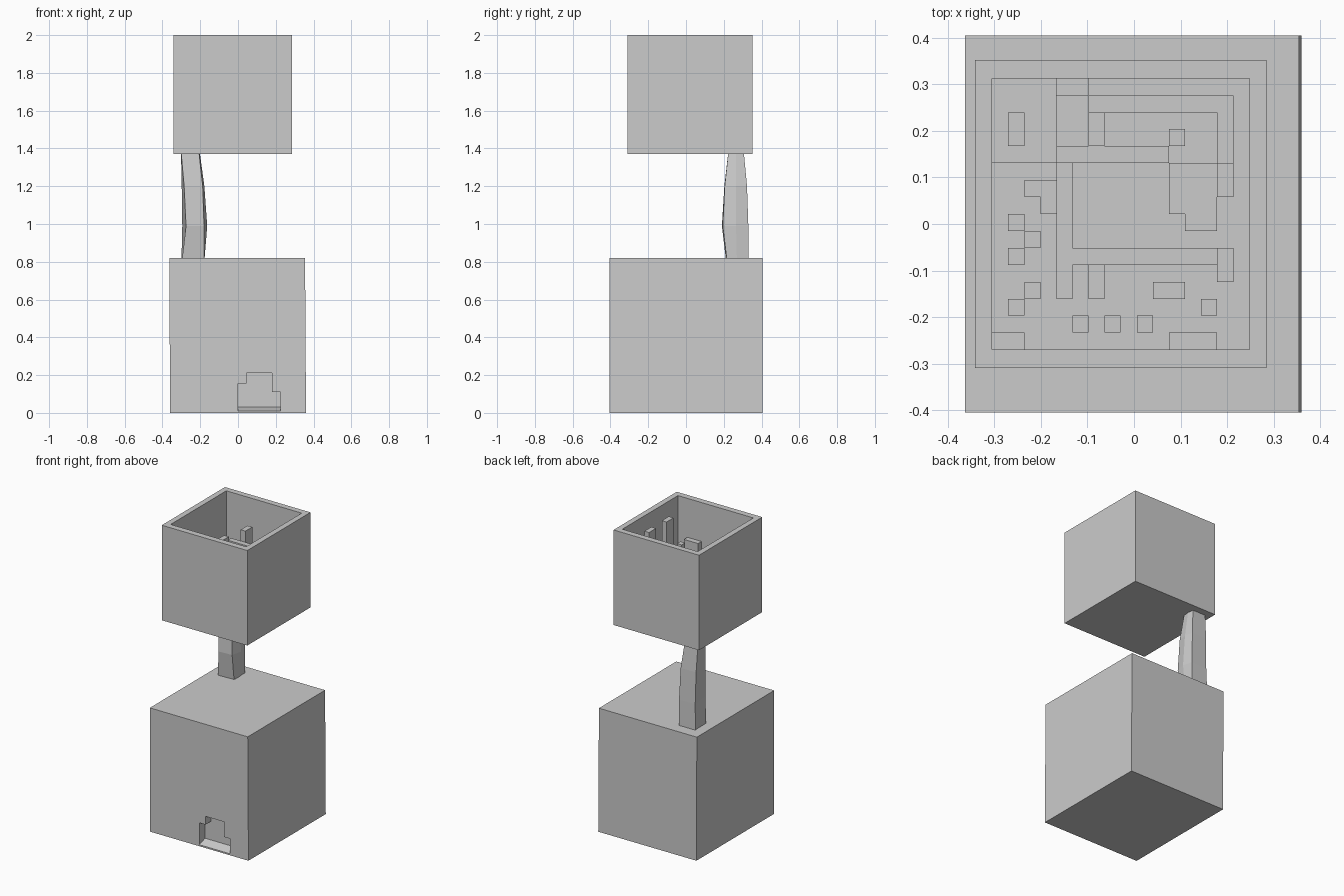
import bpy, bmesh

if "Cube" in bpy.data.objects:
    bpy.data.objects.remove(bpy.data.objects["Cube"])


def mesh_object(name, verts, faces):
    mesh = bpy.data.meshes.new(name)
    mesh.from_pydata(verts, [], faces)
    bm = bmesh.new()
    bm.from_mesh(mesh)
    bmesh.ops.recalc_face_normals(bm, faces=bm.faces)
    bm.to_mesh(mesh)
    bm.free()
    ob = bpy.data.objects.new(name, mesh)
    bpy.context.collection.objects.link(ob)
    return ob


def loft(name, rings):
    """Closed solid through a stack of equal-length rings."""
    n = len(rings[0])
    verts = [v for r in rings for v in r]
    faces = [list(range(n)), list(range(len(verts) - n, len(verts)))]
    for k in range(len(rings) - 1):
        for i in range(n):
            j = (i + 1) % n
            faces.append([k * n + i, k * n + j, (k + 1) * n + j, (k + 1) * n + i])
    return mesh_object(name, verts, faces)


def rect(x0, x1, y0, y1, z):
    return [(x0, y0, z), (x1, y0, z), (x1, y1, z), (x0, y1, z)]


# lower box, with a stepped recess cut into the front
lower = loft("lower_box", [rect(-0.36, 0.36, -0.405, 0.405, 0.0),
                           rect(-0.363, 0.355, -0.405, 0.405, 0.82)])
outline = [(0.0, 0.01), (0.225, 0.01), (0.225, 0.11), (0.18, 0.11), (0.18, 0.21),
           (0.045, 0.21), (0.045, 0.155), (0.0, 0.155)]
back = [(x, 0.03 if z == 0.01 else z) for x, z in outline]
front = [(x, -0.01 if z == 0.01 else z) for x, z in outline]
front = [(x, 0.005 if z < 0 else z) for x, z in front]
cutter = loft("recess_cutter", [[(x, -0.42, z) for x, z in front],
                                [(x, -0.345, z) for x, z in back]])
cutter.hide_render = True
mod = lower.modifiers.new("recess", 'BOOLEAN')
mod.object = cutter
mod.solver = 'EXACT'
bpy.context.view_layer.objects.active = lower
bpy.ops.object.modifier_apply(modifier=mod.name)
bpy.data.objects.remove(cutter)

# bent five-sided post joining the boxes
post = [
    (0.78, [(-0.30, 0.215), (-0.18, 0.22), (-0.18, 0.27), (-0.18, 0.33), (-0.30, 0.33)]),
    (0.99, [(-0.275, 0.19), (-0.18, 0.195), (-0.163, 0.265), (-0.18, 0.33), (-0.295, 0.325)]),
    (1.20, [(-0.285, 0.203), (-0.187, 0.205), (-0.178, 0.265), (-0.187, 0.323), (-0.298, 0.32)]),
    (1.39, [(-0.302, 0.225), (-0.208, 0.225), (-0.204, 0.265), (-0.208, 0.305), (-0.302, 0.305)]),
]
loft("post", [[(x, y, z) for x, y in ring] for z, ring in post])

# upper open box: up the outside, over the rim, down to the inner floor
X0, X1, Y0, Y1, FLOOR = -0.305, 0.248, -0.27, 0.313, 1.41
loft("upper_box", [rect(-0.342, 0.285, -0.31, 0.352, 1.37),
                   rect(-0.342, 0.285, -0.31, 0.352, 2.0),
                   rect(X0, X1, Y0, Y1, 2.0),
                   rect(X0, X1, Y0, Y1, FLOOR)])

# blocks on a 16 x 16 grid inside: level -> (column0, column1, row0, row1), rows from the back
CX, CY, CZ = (X1 - X0) / 16, (Y1 - Y0) / 16, 0.0369
blocks = {
    14: [(14, 15, 5, 7), (14, 15, 10, 12)],
    12: [(6, 7, 2, 4)],
    10: [(4, 11, 4, 5), (11, 12, 3, 4)],
    9: [(1, 2, 2, 4), (13, 14, 13, 14), (11, 14, 15, 16)],
    6: [(0, 4, 0, 5), (6, 15, 1, 2), (14, 15, 2, 5), (4, 5, 5, 13), (5, 14, 10, 11),
        (11, 12, 5, 8), (12, 14, 5, 9)],
    5: [(2, 4, 6, 7), (6, 7, 11, 13), (10, 12, 12, 13), (0, 2, 15, 16), (4, 6, 0, 1)],
}
singles = [(3, 7), (1, 8), (2, 9), (1, 10), (2, 12), (1, 13), (5, 14), (7, 14), (9, 14)]
blocks[5] += [(c, c + 1, r, r + 1) for c, r in singles]
for level, cells in blocks.items():
    for i, (c0, c1, r0, r1) in enumerate(cells):
        args = (X0 + c0 * CX, X0 + c1 * CX, Y1 - r1 * CY, Y1 - r0 * CY)
        loft(f"inner_block_{level}_{i}", [rect(*args, FLOOR - 0.005),
                                          rect(*args, FLOOR + level * CZ)])
